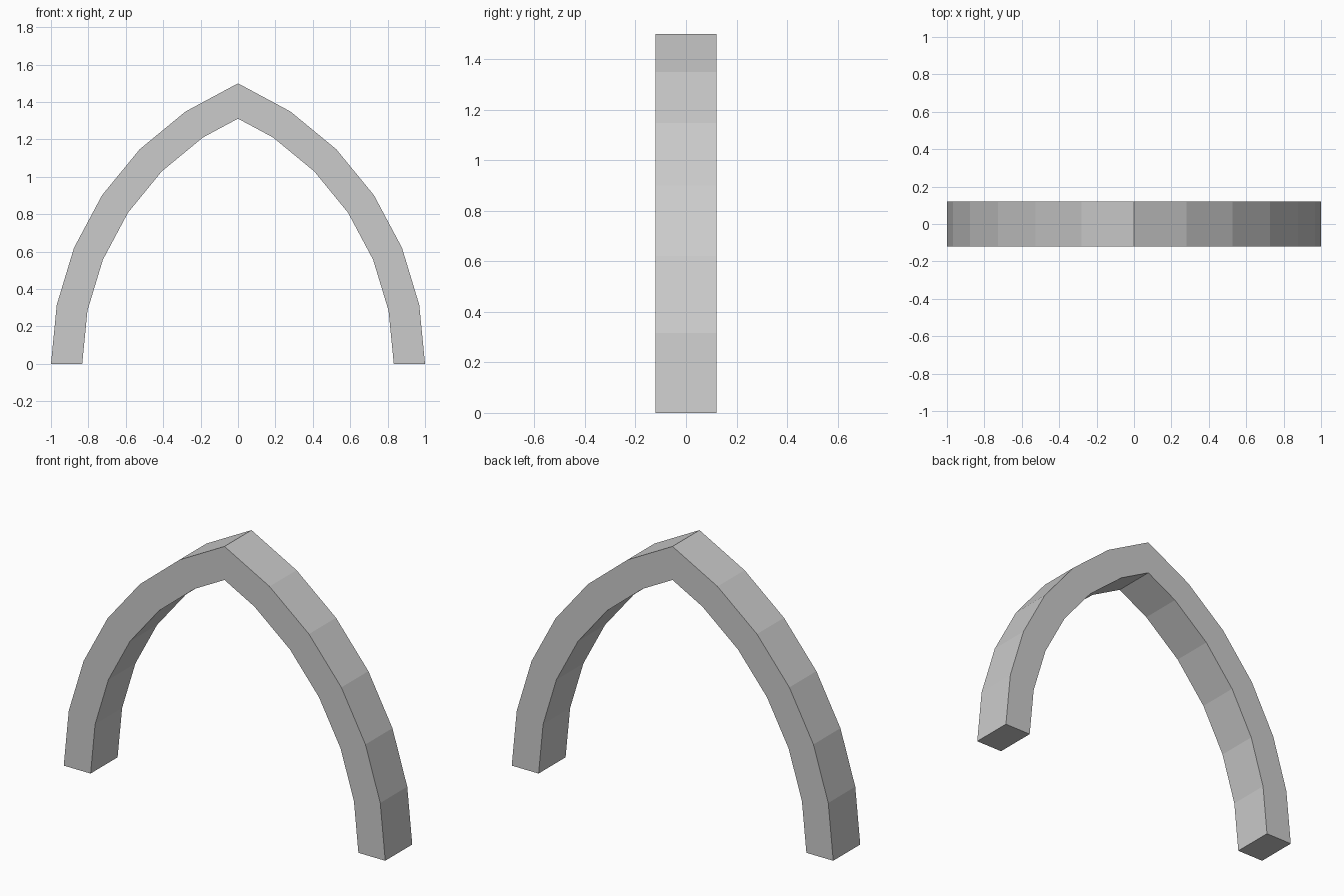
import bpy, bmesh, math

if "Cube" in bpy.data.objects:
    bpy.data.objects.remove(bpy.data.objects["Cube"])

CENTRE, STEPS, DEPTH = -0.625, 6, 0.24   # arc centre of the right-hand side
R_OUT, R_IN = 1.625, 1.458
APEX = math.atan2(1.5, 0.625)


def arc(radius):
    """Right half of a pointed arch, clipped where it meets x = 0."""
    pts = [(CENTRE + radius * math.cos(APEX * i / STEPS),
            radius * math.sin(APEX * i / STEPS)) for i in range(STEPS + 1)]
    (x0, z0), (x1, z1) = pts[-2:]
    pts[-1] = (0.0, z0 + (z1 - z0) * x0 / (x0 - x1))
    return pts


def pointed(radius):
    """Full arch line from the right foot to the left foot."""
    half = arc(radius)
    return half + [(-x, z) for x, z in reversed(half[:-1])]


# Arch profile extruded through its depth
bm = bmesh.new()
profile = pointed(R_OUT) + pointed(R_IN)[::-1]
front = bm.faces.new([bm.verts.new((x, -DEPTH / 2, z)) for x, z in profile])
back = bmesh.ops.extrude_face_region(bm, geom=[front], use_keep_orig=True)
bmesh.ops.translate(bm, vec=(0, DEPTH, 0),
                    verts=[v for v in back["geom"] if isinstance(v, bmesh.types.BMVert)])
bmesh.ops.recalc_face_normals(bm, faces=bm.faces)

mesh = bpy.data.meshes.new("pointed_arch")
bm.to_mesh(mesh)
bm.free()
bpy.context.collection.objects.link(bpy.data.objects.new("pointed_arch", mesh))
